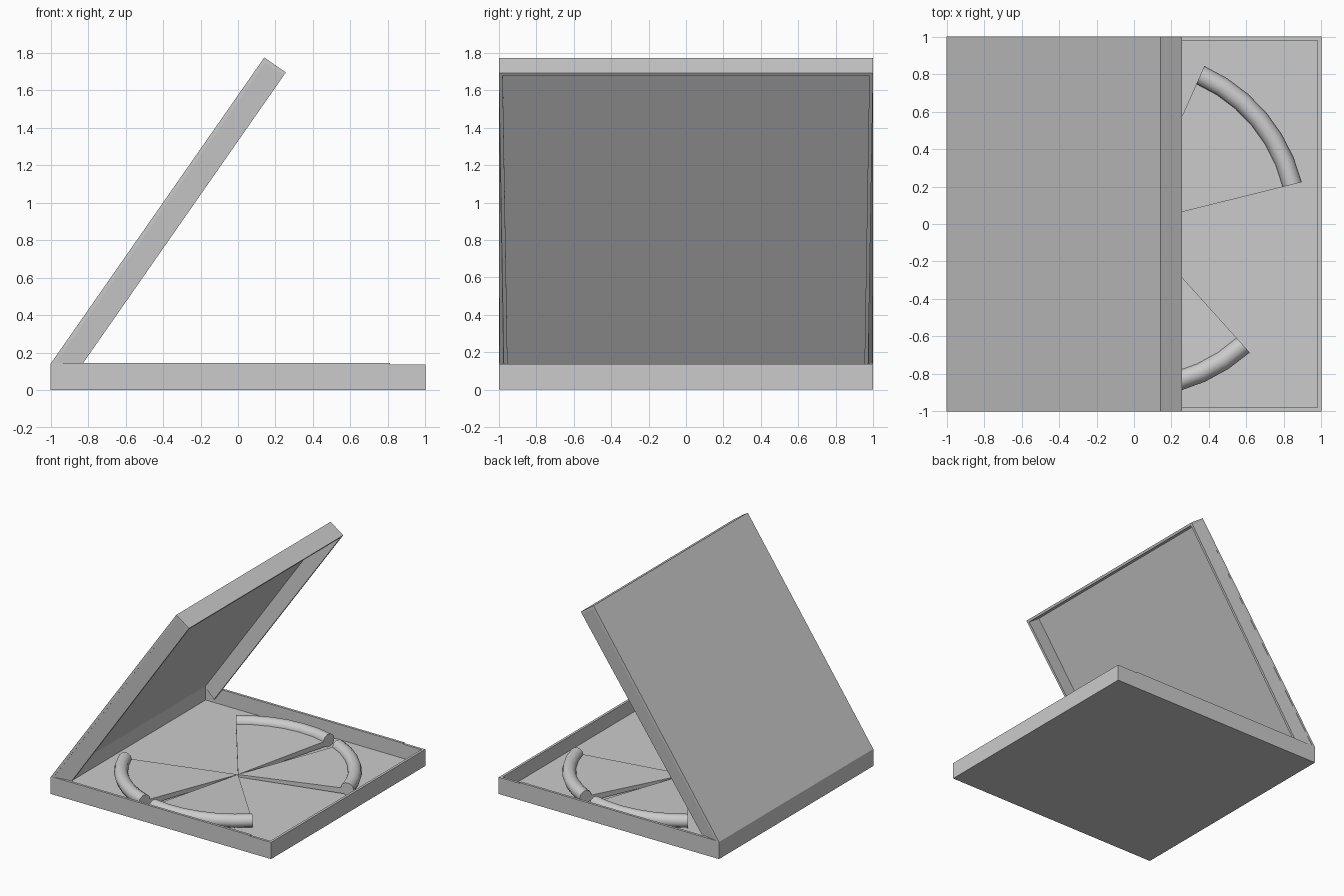
import bpy
from math import radians, cos, sin, pi

if "Cube" in bpy.data.objects:
    bpy.data.objects.remove(bpy.data.objects["Cube"])

WALL = 0.02
HEIGHT = 0.14
LID_ANGLE = radians(55.1)
LID_LEN = 1.993


def make(name, verts, faces, smooth=False):
    mesh = bpy.data.meshes.new(name)
    mesh.from_pydata(verts, [], faces)
    mesh.update()
    ob = bpy.data.objects.new(name, mesh)
    bpy.context.collection.objects.link(ob)
    if smooth:
        bpy.context.view_layer.objects.active = ob
        ob.select_set(True)
        bpy.ops.object.shade_smooth_by_angle(angle=radians(45))
        ob.select_set(False)
    return ob


def prism(name, ring_a, ring_b):
    """Solid between two matching outlines."""
    n = len(ring_a)
    faces = [tuple(range(n))[::-1], tuple(range(n, 2 * n))]
    faces += [(i, (i + 1) % n, n + (i + 1) % n, n + i) for i in range(n)]
    return make(name, list(ring_a) + list(ring_b), faces)


def box(name, x0, x1, y0, y1, z0, z1):
    ring = [(x0, y0), (x1, y0), (x1, y1), (x0, y1)]
    return prism(name, [(x, y, z0) for x, y in ring], [(x, y, z1) for x, y in ring])


# Base tray: floor, front and back walls, stepped side walls
box("base_floor", -1, 1, -1, 1, 0, WALL)
box("base_back_wall", -1, -1 + WALL, -1, 1, WALL, HEIGHT)
box("base_front_wall", 1 - WALL, 1, -1, 1, WALL, HEIGHT - 0.003)
side = [(-0.98, WALL), (0.98, WALL), (0.98, 0.137), (0.81, 0.137), (0.81, 0.144), (-0.98, 0.144)]
for label, s in (("left", -1), ("right", 1)):
    lo, hi = sorted((s, s * (1 - WALL)))
    prism("base_side_wall_" + label, [(x, hi, z) for x, z in side], [(x, lo, z) for x, z in side])

# Lid: panel, front flap and side flaps that lean inward at the hinge
lid = [box("lid_panel", 0, LID_LEN, -1, 1, -WALL, 0),
       box("lid_front_flap", LID_LEN - WALL, LID_LEN, -1, 1, -HEIGHT, -WALL)]
for label, s in (("left", -1), ("right", 1)):
    def flap(inset):
        return [(0, s * (0.998 - inset), -WALL), (LID_LEN - WALL, s * (1 - inset), -WALL),
                (LID_LEN - WALL, s * (1 - inset), -HEIGHT), (0, s * (0.973 - inset), -HEIGHT)]
    rings = (flap(0), flap(WALL)) if s > 0 else (flap(WALL), flap(0))
    lid.append(prism("lid_side_flap_" + label, *rings))
for ob in lid:
    ob.location = (-1, 0, HEIGHT)
    ob.rotation_euler = (0, -LID_ANGLE, 0)


# Slices: thin wedge with a rolled crust along the arc
def slice_of_pie(i, start, end, steps=6, sides=10, radius=0.87, tube=0.053, zc=0.07):
    angs = [radians(start + (end - start) * k / steps) for k in range(steps + 1)]
    low = [(0, 0, 0.025)] + [(radius * cos(a), radius * sin(a), 0.028) for a in angs]
    top = [(0, 0, 0.045)] + [(radius * cos(a), radius * sin(a), 0.075) for a in angs]
    wedge = prism(f"slice_{i}", low, top)
    wedge.data.update()
    verts, faces = [], []
    for a in angs:
        for j in range(sides):
            t = 2 * pi * j / sides
            r = radius + tube * cos(t)
            verts.append((r * cos(a), r * sin(a), zc + tube * sin(t)))
    for k in range(steps):
        for j in range(sides):
            p, q = k * sides + j, k * sides + (j + 1) % sides
            faces.append((p, p + sides, q + sides, q))
    last = steps * sides
    faces += [tuple(range(sides)), tuple(range(last, last + sides))[::-1]]
    make(f"crust_{i}", verts, faces, smooth=True)


for i, (start, end) in enumerate([(14, 66), (74, 126), (200, 252), (259, 312)], 1):
    slice_of_pie(i, start, end)

# Consistent outward normals
for ob in bpy.data.objects:
    bpy.context.view_layer.objects.active = ob
    bpy.ops.object.mode_set(mode='EDIT')
    bpy.ops.mesh.select_all(action='SELECT')
    bpy.ops.mesh.normals_make_consistent(inside=False)
    bpy.ops.object.mode_set(mode='OBJECT')
